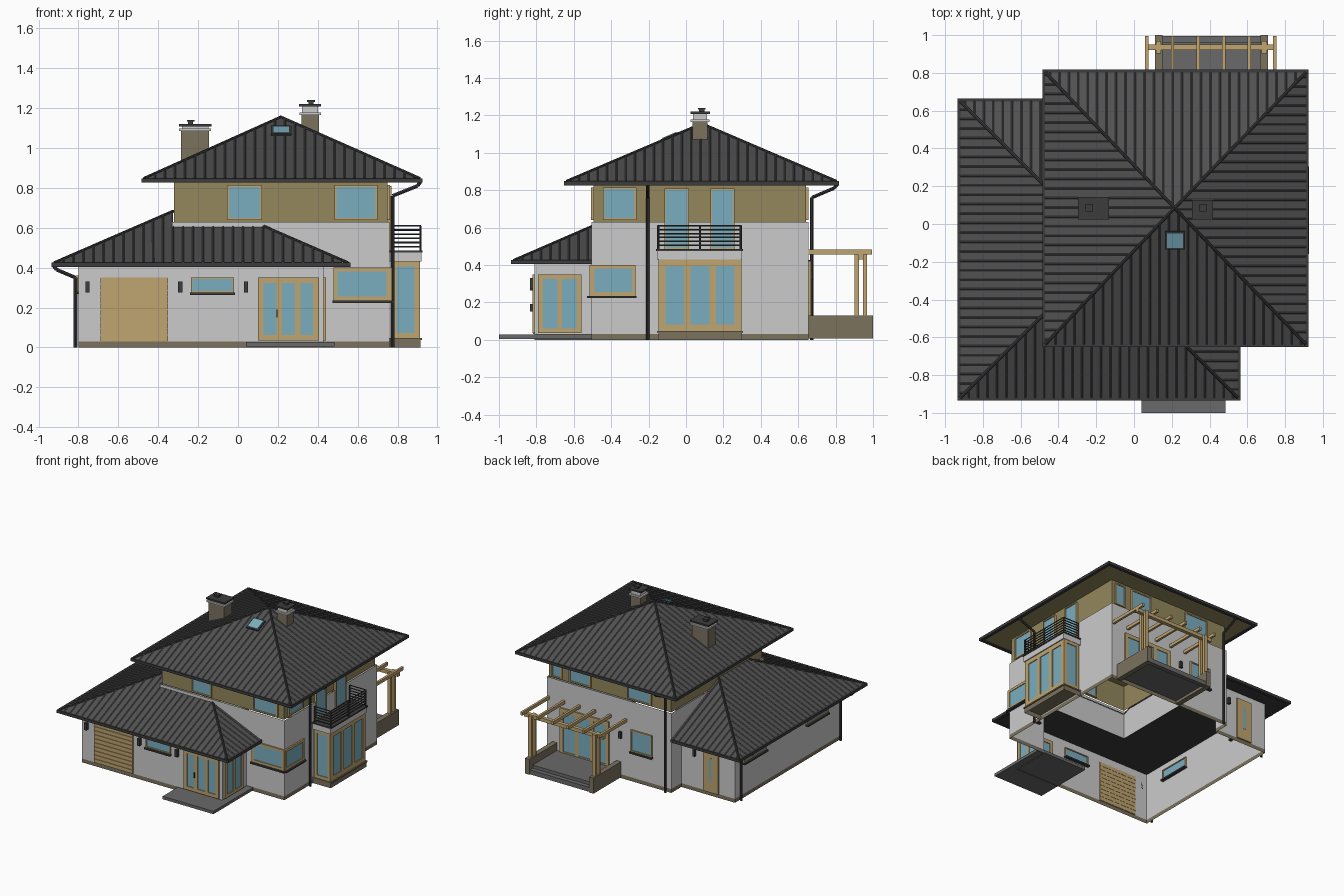
import bpy, bmesh
from mathutils import Vector

if "Cube" in bpy.data.objects:
    bpy.data.objects.remove(bpy.data.objects["Cube"])


def material(name, *rgb):
    m = bpy.data.materials.new(name)
    m.diffuse_color = [(c / 255) ** 2.2 for c in rgb] + [1]
    m.use_nodes = True
    m.node_tree.nodes["Principled BSDF"].inputs["Base Color"].default_value = m.diffuse_color
    return m


ROOF = material("roof_grey", 82, 82, 82)
DARK = material("dark_metal", 62, 62, 64)
WALL = material("plaster", 188, 188, 188)
OCHRE = material("ochre_plaster", 146, 134, 92)
STONE = material("stone", 122, 114, 94)
WOOD = material("wood", 190, 163, 112)
GLASS = material("glass", 122, 172, 190)
SLAB = material("paving", 105, 105, 105)


def finish(name, bm, mat):
    me = bpy.data.meshes.new(name)
    bm.to_mesh(me)
    bm.free()
    me.materials.append(mat)
    ob = bpy.data.objects.new(name, me)
    bpy.context.collection.objects.link(ob)
    return ob


def boxes(name, mat, *items):
    """Each item is x0, x1, y0, y1, z0, z1."""
    bm = bmesh.new()
    for b in items:
        lo, hi = Vector(b[0::2]), Vector(b[1::2])
        vs = bmesh.ops.create_cube(bm, size=1)["verts"]
        for v in vs:
            v.co = (lo + hi) / 2 + v.co * (hi - lo)
    return finish(name, bm, mat)


def rods(name, mat, r, *paths):
    bm = bmesh.new()
    for path in paths:
        for p, q in zip(path, path[1:]):
            p, q = Vector(p), Vector(q)
            vs = bmesh.ops.create_cone(bm, segments=8, radius1=r, radius2=r,
                                       depth=(q - p).length, cap_ends=True)["verts"]
            rot = (q - p).to_track_quat("Z", "Y")
            for v in vs:
                v.co = rot @ v.co + (p + q) / 2
    return finish(name, bm, mat)


def wall_ring(name, mat, outline, z0, z1):
    bm = bmesh.new()
    n = len(outline)
    lo = [bm.verts.new((x, y, z0)) for x, y in outline]
    hi = [bm.verts.new((x, y, z1)) for x, y in outline]
    for i in range(n):
        j = (i + 1) % n
        bm.faces.new((lo[i], lo[j], hi[j], hi[i]))
    return finish(name, bm, mat)


def sheet(name, mat, outline, z):
    bm = bmesh.new()
    f = bm.faces.new([bm.verts.new((x, y, z)) for x, y in outline])
    f.normal_flip()
    return finish(name, bm, mat)


def rect(x0, x1, y0, y1):
    return [(x0, y0), (x1, y0), (x1, y1), (x0, y1)]


def window(name, axis, plane, a0, a1, z0, z1, panes=1, fw=0.018, sill=False):
    """Framed window in a wall facing along axis ('x' or 'y') at plane."""
    def b(u0, u1, w0, w1, d):
        return ((u0, u1, plane - d, plane + d, w0, w1) if axis == "y"
                else (plane - d, plane + d, u0, u1, w0, w1))
    frame = [b(a0, a1, z1 - fw, z1, 0.012), b(a0, a1, z0, z0 + fw, 0.012)]
    step = (a1 - a0 - fw) / panes
    frame += [b(a0 + i * step, a0 + i * step + fw, z0 + fw, z1 - fw, 0.012)
              for i in range(panes + 1)]
    boxes(name + "_frame", WOOD, *frame)
    boxes(name + "_glass", GLASS, b(a0 + fw / 2, a1 - fw / 2, z0 + fw / 2, z1 - fw / 2, 0.006))
    if sill:
        boxes(name + "_sill", DARK, b(a0 - 0.005, a1 + 0.005, z0 - 0.012, z0, 0.025))


def tiled_roof(name, faces, pitch=0.05, w=0.005, h=0.004):
    """Roof planes cut into tile columns with small raised ribs."""
    out = bmesh.new()
    for pts in faces:
        bm = bmesh.new()
        f = bm.faces.new([bm.verts.new(p) for p in pts])
        f.normal_update()
        if f.normal.z < 0:
            f.normal_flip()
        d = f.normal.cross(Vector((0, 0, 1))).normalized()
        ts = [d.dot(v.co) for v in bm.verts]
        t = min(ts) + pitch / 2
        while t < max(ts) - w:
            for o in (-w, 0, w):
                bmesh.ops.bisect_plane(bm, geom=bm.verts[:] + bm.edges[:] + bm.faces[:],
                                       plane_co=d * (t + o), plane_no=d)
            for v in bm.verts:
                if abs(d.dot(v.co) - t) < 1e-4:
                    v.co.z += h
            t += pitch
        tmp = bpy.data.meshes.new("tmp")
        bm.to_mesh(tmp)
        bm.free()
        out.from_mesh(tmp)
        bpy.data.meshes.remove(tmp)
    return finish(name, out, ROOF)


# Walls: open-bottomed shell
ground = [(-.80, -.81), (.43, -.81), (.43, -.505), (.76, -.505),
          (.76, .655), (-.33, .655), (-.33, .53), (-.80, .53)]
wall_ring("plinth", STONE, ground, 0, .03)
wall_ring("ground_walls", WALL, ground, .03, .42)
wall_ring("middle_walls", WALL, rect(-.33, .76, -.505, .655), .405, .63)
wall_ring("upper_walls", OCHRE, rect(-.32, .75, -.495, .642), .63, .84)

# Upper roof
ex0, ex1, ey0, ey1, ez = -.47, .91, -.637, .803, .848
apex = (.215, .085, 1.155)
corners = [(x, y, ez) for x, y in rect(ex0, ex1, ey0, ey1)]
tiled_roof("upper_roof", [(corners[i], corners[(i + 1) % 4], apex) for i in range(4)])
rods("upper_hip_caps", DARK, .008, *[(c, apex) for c in corners])
sheet("upper_soffit", OCHRE, rect(ex0, ex1, ey0, ey1), .833)
boxes("upper_gutters", DARK,
      (-.485, .925, -.652, -.627, .826, .848), (-.485, .925, .793, .818, .826, .848),
      (-.485, -.46, -.652, .818, .826, .848), (.90, .925, -.652, .818, .826, .848))

# Lower hipped roof wrapped round the tall block
A, B, F = (-.92, -.92, .425), (.55, -.92, .425), (-.92, .65, .425)
C, D, E = (.13, -.5, .607), (-.325, -.5, .607), (-.325, -.325, .683)
G = (-.325, .055, .683)
tiled_roof("lower_roof", [(A, B, C, D, E), (B, (.55, -.5, .425), C),
                          (A, E, G, F), (F, G, (-.325, .65, .425))])
rods("lower_hip_caps", DARK, .008, (A, E), (B, C), (F, G))
sheet("lower_soffit", DARK, [(-.92, -.92), (.55, -.92), (.55, -.505), (-.33, -.505),
                             (-.33, .65), (-.92, .65)], .41)
boxes("lower_gutters", DARK,
      (-.935, .565, -.935, -.91, .404, .426), (-.935, -.91, -.935, .665, .404, .426),
      (-.935, -.33, .64, .665, .404, .426), (.54, .565, -.935, -.505, .404, .426))

# Downpipes
rods("downpipes", DARK, .009,
     [(.915, -.205, .83), (.90, -.205, .81), (.775, -.205, .76), (.775, -.205, 0)],
     [(-.29, .81, .83), (-.29, .79, .81), (-.29, .673, .76), (-.29, .673, 0)],
     *[[(-.925, y, .41), (-.91, y, .39), (-.815, y, .35), (-.815, y, 0)] for y in (.47, -.77)])

# Chimneys
for name, x0, x1, y0, y1, z in (("left_chimney", -.285, -.145, .035, .13, 1.085),
                                ("right_chimney", .318, .405, .035, .115, 1.165)):
    zb = .93 if x0 < 0 else 1.02
    k = .035 if x0 < 0 else .055
    boxes(name, STONE, (x0, x1, y0, y1, zb, z))
    boxes(name + "_head", WALL, (x0 - .01, x1 + .01, y0 - .01, y1 + .01, z, z + .012),
          (x0 + .003, x1 - .003, y0 + .003, y1 - .003, z + .012, z + k - .01))
    boxes(name + "_cap", DARK, (x0 - .012, x1 + .012, y0 - .012, y1 + .012, z + k - .012, z + k),
          (x0 + .035, x0 + .06, .07, .10, z + k, z + k + .012),
          (x0 + .028, x0 + .067, .065, .105, z + k + .012, z + k + .02))

# Skylight lying on the front slope
for name, mat, m, lift in (("skylight_frame", DARK, .052, .008), ("skylight_glass", GLASS, .042, .012)):
    ob = boxes(name, mat, (-m, m, -m, m, -.012, lift))
    ob.location = (.217, -.085, 1.084)
    ob.rotation_euler.x = .404

# Front openings
boxes("garage_door", WOOD, (-.69, -.35, -.812, -.805, .03, .35),
      *[(-.69, -.35, -.818, -.803, .032 + i * .032, .06 + i * .032) for i in range(10)])
window("front_small_window", "y", -.81, -.235, -.02, .275, .35, fw=.008, sill=True)
window("entrance_front", "y", -.81, .10, .405, .035, .35, 3, .028)
window("entrance_side", "x", .43, -.79, -.56, .035, .35, 2, .025)
boxes("entrance_handle", DARK, (.193, .199, -.835, -.82, .15, .19))
window("corner_window_front", "y", -.505, .48, .765, .235, .40, fw=.02, sill=True)
window("corner_window_side", "x", .76, -.51, -.27, .235, .40, fw=.02, sill=True)
window("upper_front_left", "y", -.495, -.055, .12, .64, .815, fw=.01)
window("upper_front_right", "y", -.495, .485, .70, .64, .815, fw=.01)
window("upper_side_window", "x", .75, -.445, -.265, .64, .815, fw=.01)
for i, x in enumerate((-.755, -.29, .04)):
    boxes(f"wall_lamp_{i}", DARK, (x - .011, x + .011, -.835, -.81, .275, .33))
boxes("entrance_slab", SLAB, (.04, .485, -1, -.505, .005, .028))

# Balcony doors, bay window and balcony
for i, y in enumerate((-.115, .13)):
    window(f"balcony_door_{i}", "x", .757, y, y + .13, .485, .81, fw=.008)
wall_ring("bay_plinth", STONE, rect(.76, .915, -.148, .30), 0, .045)
boxes("bay_floor", STONE, (.76, .922, -.155, .305, .038, .048))
window("bay_front", "x", .90, -.145, .295, .048, .43, 3, .035)
window("bay_side_a", "y", -.135, .77, .91, .048, .43, 1, .025)
window("bay_side_b", "y", .285, .77, .91, .048, .43, 1, .025)
boxes("balcony_slab", WALL, (.76, .92, -.155, .30, .43, .475))
boxes("balcony_edge", DARK, (.76, .926, -.16, .305, .475, .485))
posts = [(.775, -.148), (.915, -.148), (.915, .075), (.915, .293), (.775, .293)]
rods("balcony_posts", DARK, .006, *[[(x, y, .48), (x, y, .61)] for x, y in posts])
rods("balcony_rails", DARK, .004,
     *[[(x, y, .505 + i * .021) for x, y in posts] for i in range(6)])

# Back and left openings
window("terrace_door", "y", .655, .21, .64, .05, .42, 3, .03)
window("back_window", "y", .655, -.165, .02, .24, .41, fw=.01, sill=True)
window("upper_back_left", "y", .642, -.15, .06, .64, .815, fw=.01)
window("upper_back_mid", "y", .642, .38, .57, .64, .815, fw=.01)
window("upper_back_right", "y", .642, .63, .72, .64, .815, fw=.01)
boxes("back_door", WOOD, (-.66, -.53, .518, .542, .03, .36))
boxes("back_door_glass", GLASS, (-.605, -.585, .515, .545, .12, .30))
for i, (a, b) in enumerate(((.15, .43), (-.62, -.36))):
    window(f"left_window_{i}", "x", -.80, a, b, .28, .36, fw=.008, sill=True)
boxes("back_lamps", DARK, (.10, .122, .655, .675, .32, .37), (-.46, -.44, .53, .55, .28, .33))

# Terrace with pergola
boxes("terrace_floor", SLAB, (.15, .67, .655, .96, .03, .07), (.15, .67, .96, .995, .01, .045))
boxes("terrace_side_walls", STONE, (.11, .15, .655, 1, .008, .13), (.67, .71, .655, 1, .008, .13))
boxes("pergola_posts", WOOD, *[(x - .014, x + .014, y - .011, y + .011, .13, .455)
                               for x in (.13, .69) for y in (.913, .957)])
boxes("pergola_beam", WOOD, (.06, .755, .92, .95, .43, .457))
boxes("pergola_rafters", WOOD, *[(x - .009, x + .009, .655, .995, .457, .482)
                                 for x in (.068, .204, .34, .475, .61, .745)])
